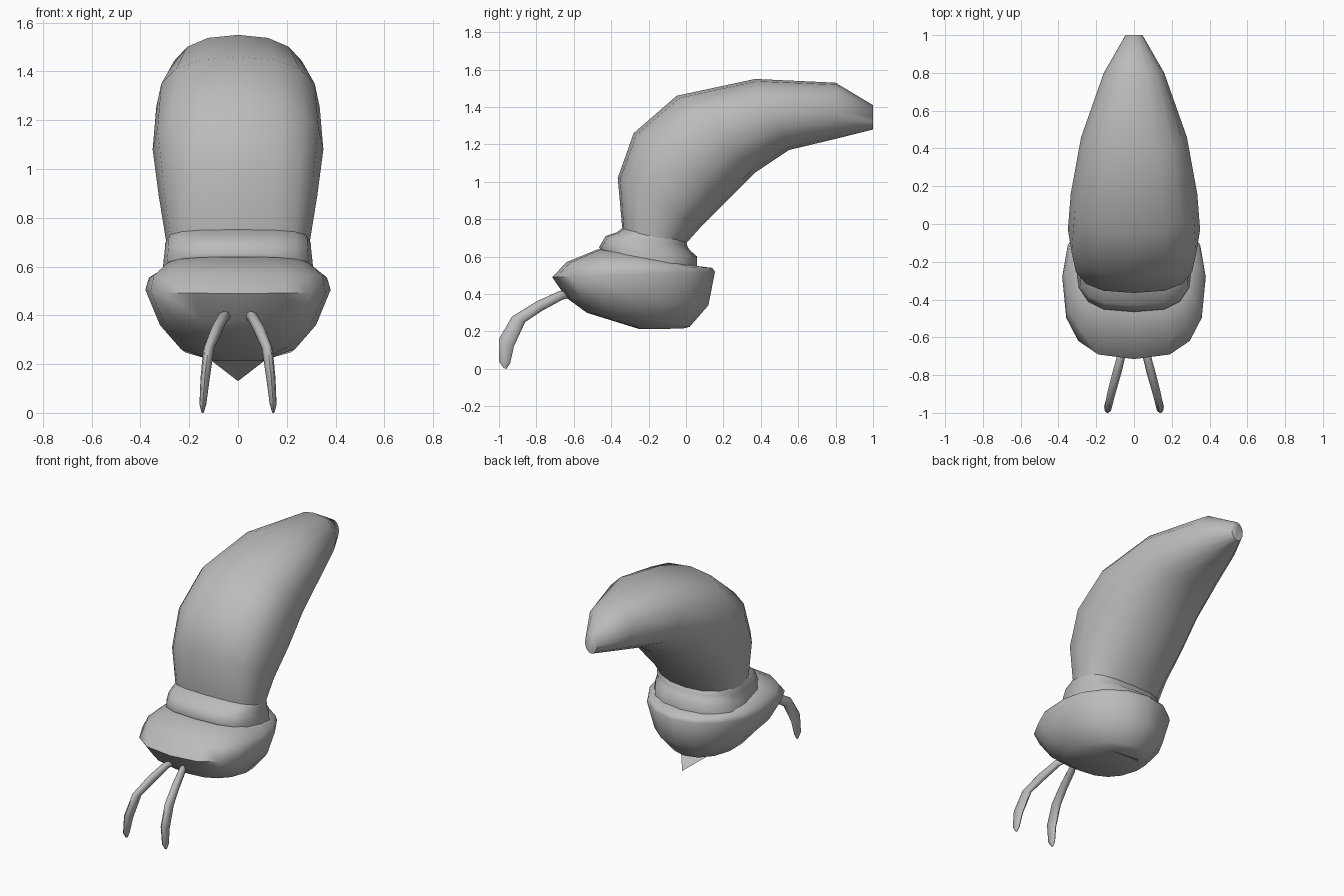
import bpy
import bmesh
from math import sin, cos, pi, radians

cube = bpy.data.objects.get("Cube")
if cube:
    bpy.data.objects.remove(cube, do_unlink=True)

grey = bpy.data.materials.new("plain grey")
grey.use_nodes = True
grey.diffuse_color = (0.5, 0.5, 0.5, 1)
grey.node_tree.nodes["Principled BSDF"].inputs["Base Color"].default_value = (0.5, 0.5, 0.5, 1)


def finish(name, bm, angle=60, orient=True):
    if orient:
        bmesh.ops.recalc_face_normals(bm, faces=bm.faces)
    mesh = bpy.data.meshes.new(name)
    bm.to_mesh(mesh)
    bm.free()
    mesh.materials.append(grey)
    obj = bpy.data.objects.new(name, mesh)
    bpy.context.collection.objects.link(obj)
    bpy.ops.object.select_all(action="DESELECT")
    bpy.context.view_layer.objects.active = obj
    obj.select_set(True)
    bpy.ops.object.shade_smooth_by_angle(angle=radians(angle))
    return obj


def loft(name, rings, segments=16, square=(2, 2), end_square=None, side=1):
    """Skin rings given as (front y, front z, back y, back z, half width, centre x)."""
    end_square = end_square or square
    bm = bmesh.new()
    loops = []
    for k, (fy, fz, by, bz, half, *centre) in enumerate(rings):
        t = k / (len(rings) - 1)
        cx = centre[0] if centre else 0
        loop = []
        for i in range(segments):
            a = 2 * pi * i / segments
            end = 0 if cos(a) > 0 else 1
            power = 2 / (square[end] * (1 - t) + end_square[end] * t)
            u = abs(cos(a)) ** power * (1 if cos(a) > 0 else -1)
            w = abs(sin(a)) ** power * (1 if sin(a) > 0 else -1)
            loop.append(bm.verts.new((side * (cx + half * w),
                                      (fy + by) / 2 + u * (fy - by) / 2,
                                      (fz + bz) / 2 + u * (fz - bz) / 2)))
        loops.append(loop)
    for a, b in zip(loops, loops[1:]):
        for i in range(segments):
            j = (i + 1) % segments
            bm.faces.new((a[i], a[j], b[j], b[i]))
    bm.faces.new(loops[0])
    bm.faces.new(loops[-1])
    return finish(name, bm)


# Abdomen: rises from the neck and sweeps back to a blunt tip
loft("abdomen", [
    (-0.34, 0.74, 0.00, 0.67, 0.295),
    (-0.365, 1.02, 0.08, 0.76, 0.325),
    (-0.28, 1.26, 0.22, 0.90, 0.35),
    (-0.05, 1.46, 0.37, 1.05, 0.335),
    (0.37, 1.55, 0.55, 1.17, 0.28),
    (0.80, 1.53, 0.80, 1.23, 0.16),
    (1.00, 1.41, 1.00, 1.28, 0.045),
], square=(3, 2.2), end_square=(2, 2))

# Collar: stepped folds between abdomen and head
loft("collar", [
    (-0.33, 0.76, 0.00, 0.68, 0.29),
    (-0.37, 0.73, 0.01, 0.65, 0.30),
    (-0.43, 0.71, 0.025, 0.63, 0.30),
    (-0.465, 0.65, 0.06, 0.60, 0.305),
    (-0.45, 0.62, 0.06, 0.53, 0.31),
], square=(3, 2.4))

# Head: broad rounded bowl with a blunt snout
loft("head", [
    (-0.47, 0.64, 0.05, 0.55, 0.30),
    (-0.64, 0.57, 0.14, 0.54, 0.365),
    (-0.715, 0.49, 0.155, 0.52, 0.38),
    (-0.64, 0.38, 0.12, 0.34, 0.32),
    (-0.53, 0.30, 0.02, 0.225, 0.235),
    (-0.25, 0.213, -0.02, 0.215, 0.10),
], square=(3, 2), end_square=(2.4, 2))

# Antennae: flattened, curving down and outwards
for side, label in ((1, "left"), (-1, "right")):
    loft(label + "_antenna", [
        (-0.63, 0.42, -0.62, 0.38, 0.012, 0.04),
        (-0.68, 0.415, -0.66, 0.37, 0.022, 0.06),
        (-0.80, 0.36, -0.77, 0.31, 0.024, 0.09),
        (-0.93, 0.28, -0.86, 0.25, 0.022, 0.12),
        (-1.00, 0.16, -0.92, 0.12, 0.019, 0.135),
        (-1.00, 0.04, -0.94, 0.03, 0.014, 0.144),
        (-0.975, 0.005, -0.96, 0.0, 0.005, 0.145),
    ], segments=8, side=side)

# Mouth flap: a thin triangle hanging under the head
bm = bmesh.new()
bm.faces.new([bm.verts.new(p) for p in ((-0.11, -0.1, 0.215), (0, 0.04, 0.13), (0.11, -0.1, 0.215))])
finish("mouth_flap", bm, orient=False)
